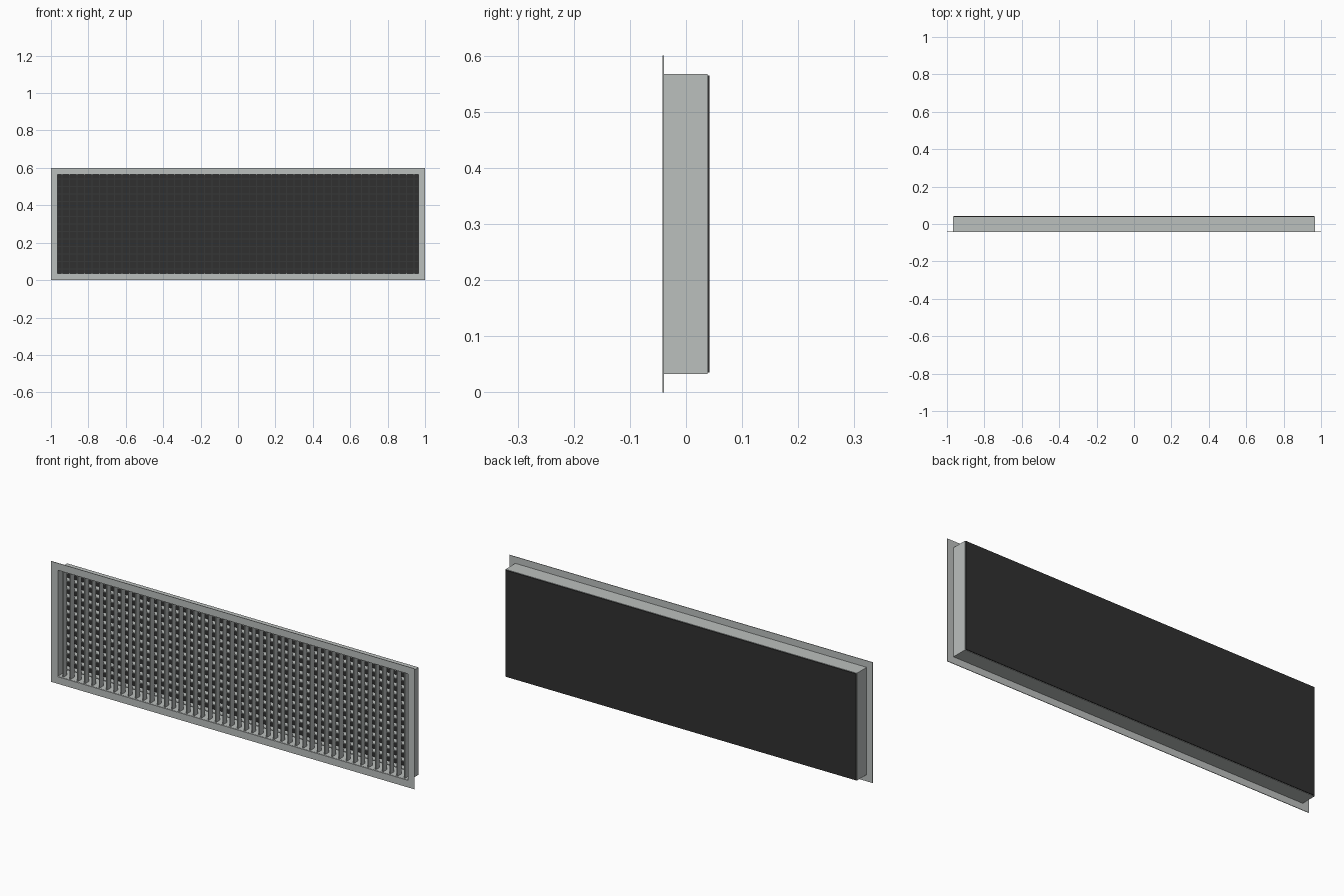
import bpy, bmesh

if "Cube" in bpy.data.objects:
    bpy.data.objects.remove(bpy.data.objects["Cube"])


def material(name, rgb):
    m = bpy.data.materials.new(name)
    m.diffuse_color = (*rgb, 1.0)
    m.use_nodes = True
    m.node_tree.nodes["Principled BSDF"].inputs["Base Color"].default_value = m.diffuse_color
    return m


METAL = material("brushed grey metal", (0.50, 0.525, 0.515))
DARK = material("dark backing", (0.03, 0.03, 0.03))
MID_Z = 0.30


def add_box(bm, x, y, z):
    """Box from (min, max) ranges along each axis."""
    v = [bm.verts.new((i, j, k)) for i in x for j in y for k in z]
    for f in ((0, 1, 3, 2), (4, 6, 7, 5), (0, 4, 5, 1),
              (2, 3, 7, 6), (0, 2, 6, 4), (1, 5, 7, 3)):
        bm.faces.new([v[i] for i in f])


def add_ring(bm, outer, inner, y):
    """Rectangular tube; outer and inner are half sizes in x and z."""
    loops = []
    for (hx, hz), yy in ((outer, y[0]), (inner, y[0]), (inner, y[1]), (outer, y[1])):
        loops.append([bm.verts.new((sx * hx, yy, MID_Z + sz * hz))
                      for sx, sz in ((-1, -1), (1, -1), (1, 1), (-1, 1))])
    for a, b in zip(loops, loops[1:] + loops[:1]):
        for i in range(4):
            j = (i + 1) % 4
            bm.faces.new((a[i], a[j], b[j], b[i]))


def finish(bm, name, mat):
    bmesh.ops.recalc_face_normals(bm, faces=bm.faces)
    me = bpy.data.meshes.new(name)
    bm.to_mesh(me)
    bm.free()
    me.materials.append(mat)
    bpy.context.collection.objects.link(bpy.data.objects.new(name, me))


# Front flange
bm = bmesh.new()
add_ring(bm, (1.0, 0.30), (0.965, 0.265), (-0.042, -0.039))
finish(bm, "front_flange", METAL)

# Sleeve behind the flange
bm = bmesh.new()
add_ring(bm, (0.967, 0.267), (0.964, 0.264), (-0.039, 0.038))
finish(bm, "sleeve", METAL)

# Dark plate closing the back
bm = bmesh.new()
add_box(bm, (-0.965, 0.965), (0.038, 0.042), (MID_Z - 0.265, MID_Z + 0.265))
finish(bm, "back_plate", DARK)

# Front row of upright blades
T = 0.0025
bm = bmesh.new()
for i in range(48):
    x = -0.94 + 0.04 * i
    add_box(bm, (x - T, x + T), (-0.034, -0.004), (MID_Z - 0.264, MID_Z + 0.264))
finish(bm, "vertical_blades", METAL)

# Rear row of level blades
bm = bmesh.new()
for i in range(13):
    z = 0.06 + 0.04 * i
    add_box(bm, (-0.964, 0.964), (0.0, 0.03), (z - T, z + T))
finish(bm, "horizontal_blades", METAL)
